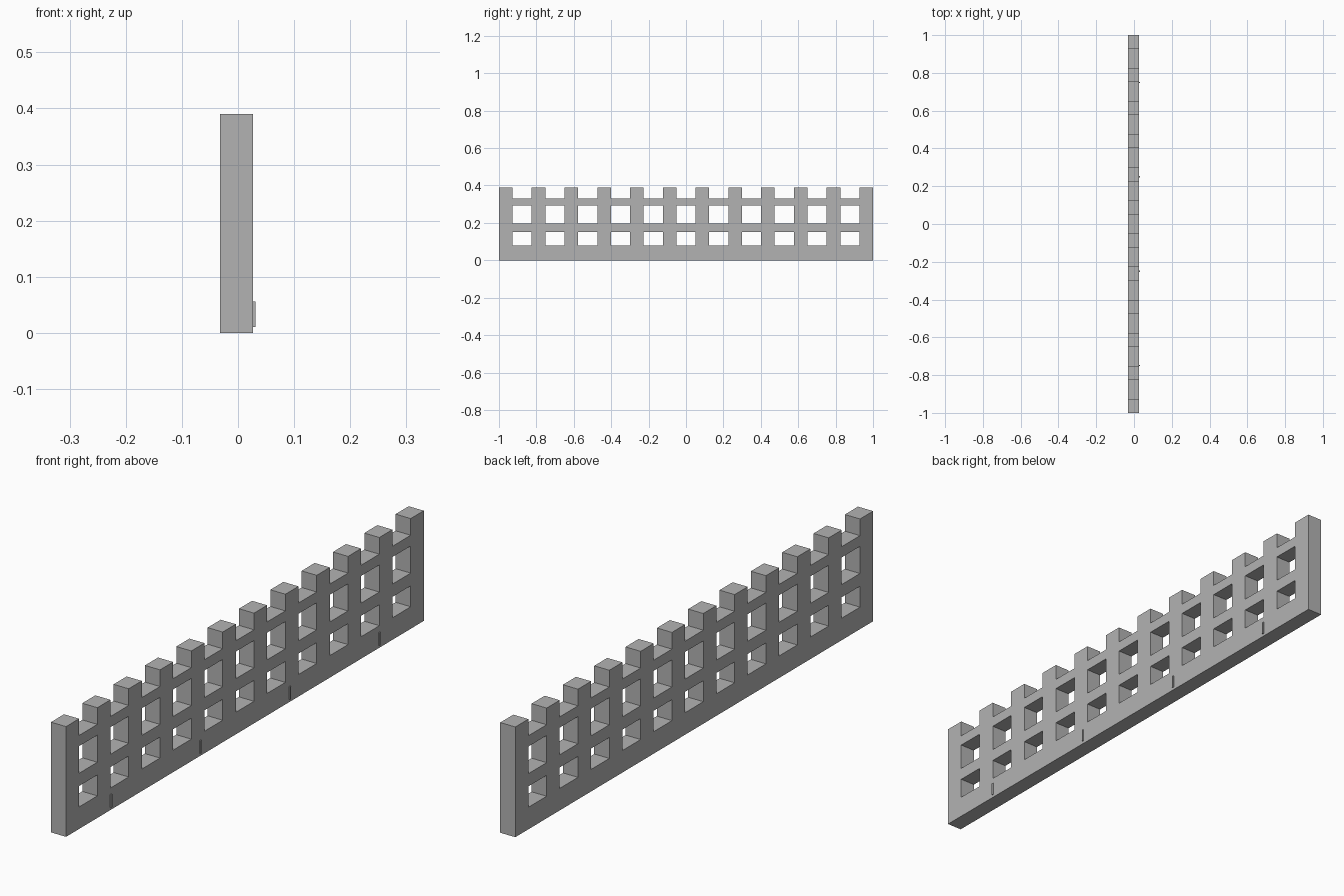
import bpy, bmesh
from mathutils import Vector

cube = bpy.data.objects.get("Cube")
if cube:
    bpy.data.objects.remove(cube, do_unlink=True)

GREY = (0.45, 0.45, 0.45, 1)
grey = bpy.data.materials.new("light grey")
grey.use_nodes = True
grey.diffuse_color = GREY
grey.node_tree.nodes["Principled BSDF"].inputs["Base Color"].default_value = GREY

BACK, FACE, RIB_FACE = -0.032, 0.027, 0.031
POSTS, POST_W = 12, 0.073
PITCH = (2 - POST_W) / (POSTS - 1)


def finish(bm, name):
    bmesh.ops.recalc_face_normals(bm, faces=bm.faces)
    mesh = bpy.data.meshes.new(name)
    bm.to_mesh(mesh)
    bm.free()
    mesh.materials.append(grey)
    obj = bpy.data.objects.new(name, mesh)
    bpy.context.collection.objects.link(obj)
    return obj


def box(name, low, high):
    bm = bmesh.new()
    bmesh.ops.create_cube(bm, size=1)
    low, high = Vector(low), Vector(high)
    for v in bm.verts:
        v.co = (low + high) / 2 + v.co * (high - low)
    return finish(bm, name)


# Lattice: flat grid of solid cells, extruded through the thickness
levels = [0, 0.078, 0.152, 0.197, 0.293, 0.331, 0.39]
columns = []
for i in range(POSTS):
    start = -1 + i * PITCH
    columns += [start, start + POST_W]

bm = bmesh.new()
for c in range(len(columns) - 1):
    for r in range(len(levels) - 1):
        is_post = c % 2 == 0
        is_rail = r % 2 == 0
        if is_post or is_rail:
            y0, y1 = columns[c:c + 2]
            z0, z1 = levels[r:r + 2]
            bm.faces.new([bm.verts.new((BACK, y, z)) for y, z in
                          ((y0, z0), (y1, z0), (y1, z1), (y0, z1))])
bmesh.ops.remove_doubles(bm, verts=bm.verts, dist=0.0001)
solid = bmesh.ops.extrude_face_region(bm, geom=bm.faces[:], use_keep_orig=True)
bmesh.ops.translate(bm, vec=(FACE - BACK, 0, 0),
                    verts=[g for g in solid["geom"] if isinstance(g, bmesh.types.BMVert)])
finish(bm, "lattice_fence")

# Small upright ribs along the base
for n, y in enumerate((-0.75, -0.25, 0.25, 0.75)):
    box(f"base_rib_{n + 1}", (FACE - 0.002, y - 0.003, 0.01), (RIB_FACE, y + 0.003, 0.056))
